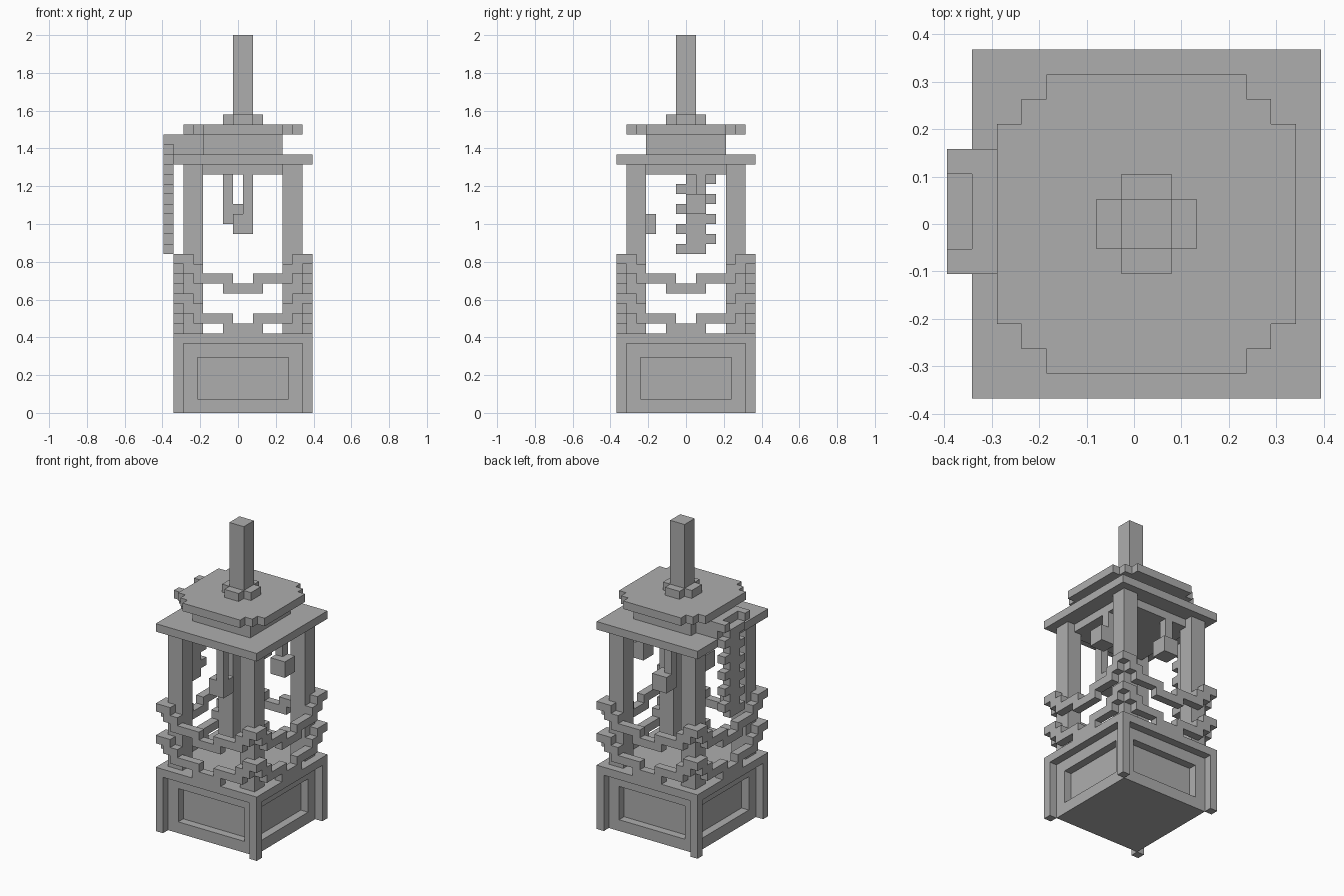
import bpy, bmesh
from math import pi
from mathutils import Matrix, Vector

U = 2 / 38                       # one block
CENTRE = Vector((U / 2, 0, 0))   # middle of the body

if "Cube" in bpy.data.objects:
    bpy.data.objects.remove(bpy.data.objects["Cube"])

stone = bpy.data.materials.new("stone_grey")
stone.use_nodes = True
GREY = (0.42, 0.42, 0.42, 1)
stone.diffuse_color = GREY
stone.node_tree.nodes["Principled BSDF"].inputs["Base Color"].default_value = GREY


def add_box(bm, x, y, z):
    """Add a box given its (low, high) range in blocks on each axis."""
    size = [(r[1] - r[0]) * U for r in (x, y, z)]
    mid = [(r[0] + r[1]) * U / 2 for r in (x, y, z)]
    bmesh.ops.create_cube(bm, size=1,
                          matrix=Matrix.Translation(mid) @ Matrix.Diagonal((*size, 1)))


def finish(name, bm, turn=0):
    mesh = bpy.data.meshes.new(name)
    bm.to_mesh(mesh)
    bm.free()
    mesh.materials.append(stone)
    obj = bpy.data.objects.new(name, mesh)
    obj.location = CENTRE
    obj.rotation_euler.z = turn
    bpy.context.collection.objects.link(obj)


def part(name, *boxes, turn=0):
    bm = bmesh.new()
    for b in boxes:
        add_box(bm, *b)
    finish(name, bm, turn)


# Base with a recessed panel on each side
bm = bmesh.new()
add_box(bm, (-6, 6), (-6, 6), (0, 7))
sides = [f for f in bm.faces if abs(f.normal.z) < 0.5]
bmesh.ops.inset_individual(bm, faces=sides, thickness=2 * U, depth=0)
bmesh.ops.inset_individual(bm, faces=sides, thickness=0, depth=-U)
finish("base_core", bm)
part("base_rim", ((-7, 7), (-7, 7), (7, 8)))

# Festoon steps: run along the side, and height above the lowest link
links = [(-7, -5, 3), (-6, -4, 2), (-5, -1, 1), (-2, 2, 0),
         (1, 5, 1), (4, 6, 2), (5, 6, 3)]

# Parts repeated around the four sides
for n, side in enumerate(("front", "left", "back", "right")):
    turn = n * pi / 2
    part(side + "_base_post", ((-7, -6), (-7, -6), (0, 7)), turn=turn)
    part(side + "_pillar", ((-6, -4), (-6, -4), (8, 25)), turn=turn)
    for tier, low in (("lower", 8), ("upper", 12)):
        part(f"{side}_{tier}_festoon",
             *[((a, b), (-7, -6), (low + k, low + k + 1)) for a, b, k in links],
             turn=turn)

# Ceiling, slab and stepped roof
part("ceiling", ((-5, 5), (-5, 5), (24, 25)))
part("slab", ((-7, 7), (-7, 7), (25, 26)))
part("neck", ((-4, 4), (-4, 4), (26, 28)))
part("roof_plate", *[((-a, a), (-b, b), (28, 29)) for a, b in ((4, 6), (5, 5), (6, 4))])

# Spire on a cross-shaped foot
part("spire_foot", ((-2, 2), (-1, 1), (29, 30)), ((-1, 1), (-2, 2), (29, 30)))
part("spire", ((-1, 1), (-1, 1), (29, 38)))


# Hanging lanterns: block corner, then cord corner
def lantern(name, x, y, z, cord_x, cord_y):
    part(name + "_lantern", ((x, x + 2), (y, y + 2), (z, z + 2)))
    part(name + "_cord", ((cord_x, cord_x + 1), (cord_y, cord_y + 1), (z + 2, 24)))


lantern("front", -1, -5, 18, 0, -5)
lantern("back", -2, 4, 19, -2, 4)
lantern("left", 4, 0, 20, 4, 1)

# Bracket and zigzag chain on the right side
part("chain_bracket", ((-7, -4), (-2, 3), (26, 28)),
     ((-8, -7), (-2, -1), (27, 28)), ((-8, -7), (2, 3), (27, 28)))
part("chain", *[((-8, -7), (k % 2 - 1, k % 2 + 2), (k, k + 1)) for k in range(16, 27)])
